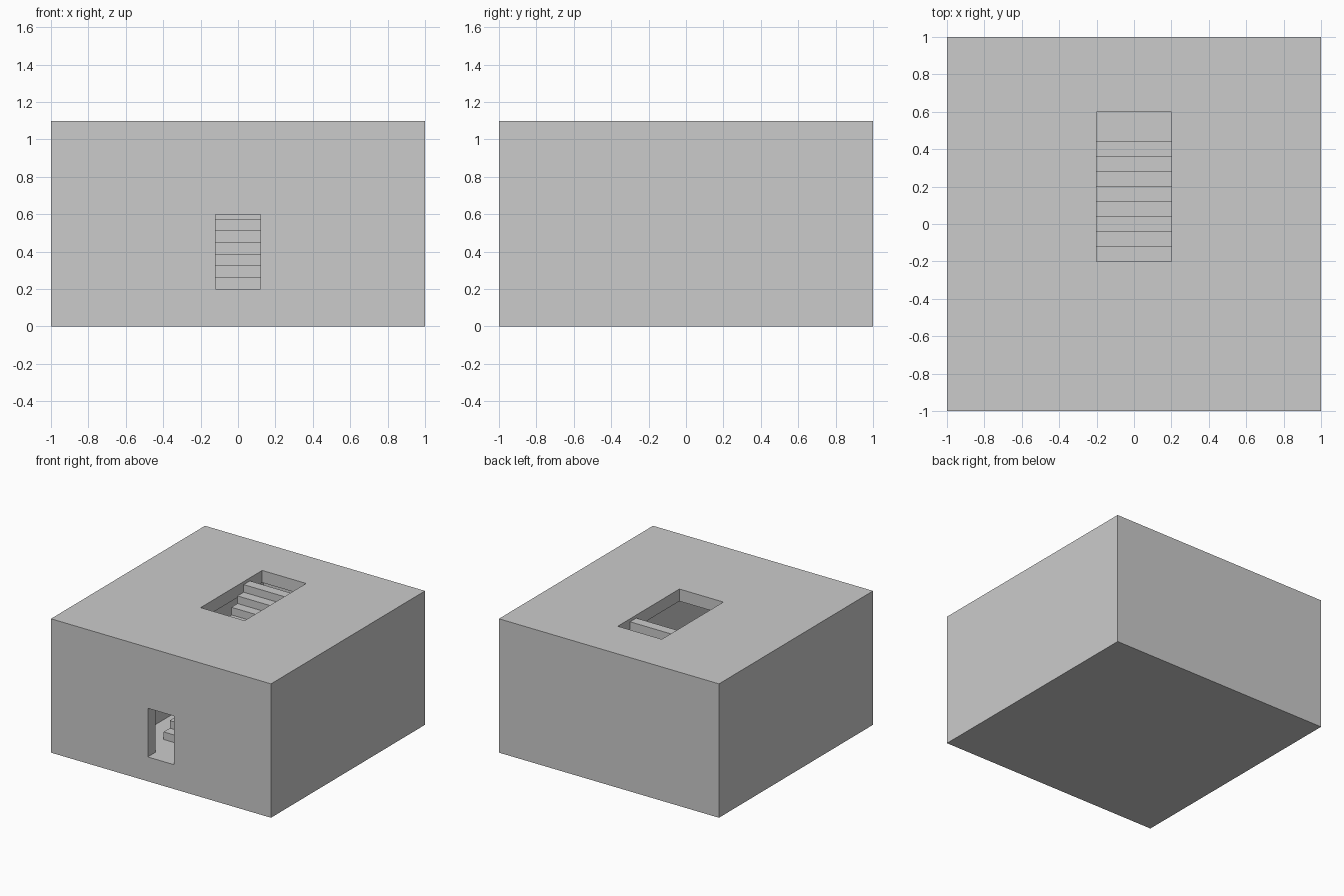
import bpy, bmesh

if "Cube" in bpy.data.objects:
    bpy.data.objects.remove(bpy.data.objects["Cube"])

FLOOR, CEILING, TOP = 0.2, 1.0, 1.1
STEPS, RISE, TREAD = 14, 0.0625, 0.08
STAIR_START = -0.68


def box(name, x, y, z):
    """Axis-aligned box from (min, max) pairs."""
    bpy.ops.mesh.primitive_cube_add(size=1)
    ob = bpy.context.object
    ob.name = name
    for v in ob.data.vertices:
        v.co = [r[0] if c < 0 else r[1] for c, r in zip(v.co, (x, y, z))]
    return ob


def carve(target, cutter):
    """Subtract the cutter from the target, then remove it."""
    cutter.hide_render = True
    mod = target.modifiers.new(cutter.name, 'BOOLEAN')
    mod.operation = 'DIFFERENCE'
    mod.solver = 'EXACT'
    mod.object = cutter
    bpy.context.view_layer.objects.active = target
    bpy.ops.object.modifier_apply(modifier=mod.name)
    bpy.data.objects.remove(cutter)


# Solid block with a room, a front doorway and a roof opening
block = box("building_block", (-1, 1), (-1, 1), (0, TOP))
carve(block, box("room", (-0.4, 0.4), (-0.9, 0.9), (FLOOR, CEILING)))
carve(block, box("doorway", (-0.12, 0.12), (-1.1, -0.8), (FLOOR, 0.6)))
carve(block, box("roof_opening", (-0.2, 0.2), (-0.2, 0.6), (0.9, 1.2)))

# Staircase: stepped side profile extruded across its width
profile = [(STAIR_START, FLOOR)]
for i in range(STEPS):
    z = FLOOR + RISE * (i + 1)
    profile.append((STAIR_START + TREAD * i, z))
    profile.append((STAIR_START + TREAD * (i + 1), z))
profile.append((STAIR_START + TREAD * STEPS, FLOOR))
# add the inner corner of each step
bm = bmesh.new()
side = bm.faces.new([bm.verts.new((-0.2, y, z)) for y, z in profile])
ext = bmesh.ops.extrude_face_region(bm, geom=[side])
moved = [g for g in ext["geom"] if isinstance(g, bmesh.types.BMVert)]
bmesh.ops.translate(bm, vec=(0.4, 0, 0), verts=moved)
bmesh.ops.recalc_face_normals(bm, faces=bm.faces)
mesh = bpy.data.meshes.new("staircase")
bm.to_mesh(mesh)
bm.free()
bpy.context.collection.objects.link(bpy.data.objects.new("staircase", mesh))
